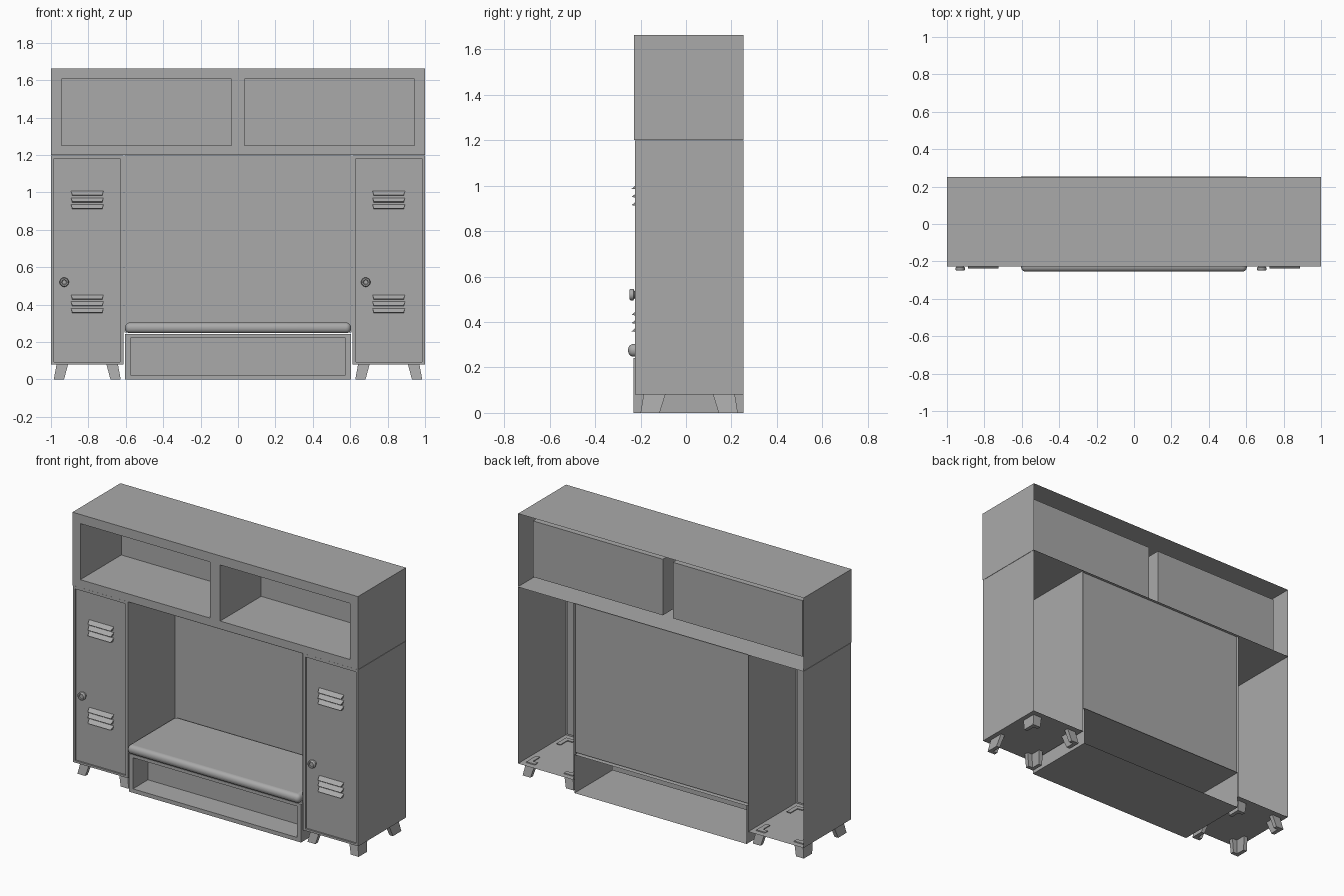
import bpy, bmesh, math
from mathutils import Vector, Matrix

cube = bpy.data.objects.get("Cube")
if cube:
    bpy.data.objects.remove(cube, do_unlink=True)

GREY = (0.4, 0.4, 0.4, 1)
grey = bpy.data.materials.new("plain_grey")
grey.use_nodes = True
grey.diffuse_color = GREY
grey.node_tree.nodes["Principled BSDF"].inputs["Base Color"].default_value = GREY


def finish(name, bm):
    mesh = bpy.data.meshes.new(name)
    bm.to_mesh(mesh)
    bm.free()
    mesh.materials.append(grey)
    ob = bpy.data.objects.new(name, mesh)
    bpy.context.collection.objects.link(ob)
    return ob


def smooth(ob):
    bpy.ops.object.select_all(action='DESELECT')
    ob.select_set(True)
    bpy.context.view_layer.objects.active = ob
    bpy.ops.object.shade_smooth_by_angle(angle=math.radians(40))


def box(bm, lo, hi):
    lo, hi = Vector(lo), Vector(hi)
    mat = Matrix.Translation((lo + hi) / 2) @ Matrix.Diagonal((*(hi - lo), 1))
    bmesh.ops.create_cube(bm, size=1, matrix=mat)


def open_cabinet(name, xs, zs, front, back, depth):
    """Open-backed shell; every odd column of the middle row is recessed."""
    bm = bmesh.new()
    grid = [[bm.verts.new((x, front, z)) for z in zs] for x in xs]
    recessed = []
    for i in range(len(xs) - 1):
        for j in range(len(zs) - 1):
            f = bm.faces.new((grid[i][j], grid[i + 1][j],
                              grid[i + 1][j + 1], grid[i][j + 1]))
            if i % 2 and j % 2:
                recessed.append(f)
    bm.normal_update()
    rim = [e for e in bm.edges if e.is_boundary]
    ext = bmesh.ops.extrude_edge_only(bm, edges=rim)
    for v in ext["geom"]:
        if isinstance(v, bmesh.types.BMVert):
            v.co.y = back
    bmesh.ops.inset_individual(bm, faces=recessed, thickness=0, depth=-depth)
    return finish(name, bm)


# Overhead cabinet with two cubbies
open_cabinet("overhead_cabinet", (-1, -0.945, -0.035, 0.035, 0.945, 1),
             (1.2, 1.25, 1.605, 1.663), -0.228, 0.252, 0.41)

# Bench base with a shallow cubby
open_cabinet("bench_base", (-0.603, -0.575, 0.575, 0.603),
             (0, 0.025, 0.222, 0.242), -0.23, 0.254, 0.15)

# Niche above the bench, open at the front
bm = bmesh.new()
box(bm, (-0.608, -0.225, 0.25), (0.608, 0.237, 1.197))
bm.normal_update()
bmesh.ops.delete(bm, geom=[f for f in bm.faces if f.normal.y < -0.5], context='FACES')
bmesh.ops.reverse_faces(bm, faces=bm.faces[:])
finish("niche_panels", bm)

# Seat cushion with rounded edges
bm = bmesh.new()
box(bm, (-0.604, -0.255, 0.247), (0.604, 0.235, 0.304))
cushion = finish("seat_cushion", bm)
bev = cushion.modifiers.new("round_edges", 'BEVEL')
bev.width = 0.026
bev.segments = 5
smooth(cushion)


def louvers(name, cx, z_top):
    bm = bmesh.new()
    for k in range(3):
        z = z_top - k * 0.036
        wall, tip = -0.213, -0.239
        a, b, c, d, e, f = [bm.verts.new(p) for p in (
            (cx - 0.087, wall, z), (cx + 0.087, wall, z),
            (cx + 0.08, tip, z - 0.022), (cx - 0.08, tip, z - 0.022),
            (cx - 0.08, wall, z - 0.026), (cx + 0.08, wall, z - 0.026))]
        for face in ((a, d, c, b), (d, e, f, c), (a, e, d), (b, c, f)):
            bm.faces.new(face)
    return finish(name, bm)


def knob(name, x, z):
    profile = ((0.017, -0.213), (0.017, -0.226), (0.025, -0.232), (0.025, -0.244),
               (0.021, -0.249), (0.014, -0.249), (0.011, -0.244), (0, -0.244))
    bm = bmesh.new()
    vs = [bm.verts.new((x + r, y, z)) for r, y in profile]
    edges = [bm.edges.new(p) for p in zip(vs, vs[1:])]
    bmesh.ops.spin(bm, geom=vs + edges, cent=(x, 0, z), axis=(0, 1, 0),
                   angle=math.tau, steps=20)
    bmesh.ops.remove_doubles(bm, verts=bm.verts[:], dist=0.0005)
    bmesh.ops.recalc_face_normals(bm, faces=bm.faces[:])
    smooth(finish(name, bm))


def leg(name, cx, sx, sy):
    """Splayed L-shaped bracket leg with its corner facing outward."""
    bm = bmesh.new()
    rings = []
    for z, ox, oy, ax, ay, t in ((0.086, 0.163, 0.2, 0.062, 0.097, 0.028),
                                 (0, 0.179, 0.214, 0.055, 0.084, 0.025)):
        outline = ((0, 0), (ax, 0), (ax, t), (t, t), (t, ay), (0, ay))
        rings.append([bm.verts.new((cx + sx * (ox - u), 0.014 + sy * (oy - v), z))
                      for u, v in outline])
    top, bottom = rings
    for i in range(6):
        j = (i + 1) % 6
        bm.faces.new((top[i], top[j], bottom[j], bottom[i]))
    bm.faces.new(top)
    bm.faces.new(bottom)
    bmesh.ops.recalc_face_normals(bm, faces=bm.faces[:])
    finish(name, bm)


# Lockers on both sides, each with a door, vents, knob and four legs
for side, label in ((-1, "right"), (1, "left")):
    cx = side * 0.806
    xs = sorted(side * x for x in (0.613, 0.63, 0.985, 1))
    open_cabinet(f"{label}_locker", xs, (0.08, 0.093, 1.18, 1.198),
                 -0.225, 0.252, 0.01)
    louvers(f"{label}_upper_vents", cx, 1.008)
    louvers(f"{label}_lower_vents", cx, 0.453)
    knob(f"{label}_door_knob", cx - 0.123, 0.52)
    for sx, xn in ((-1, "right"), (1, "left")):
        for sy, yn in ((-1, "front"), (1, "back")):
            leg(f"{label}_locker_{yn}_{xn}_leg", cx, sx, sy)
